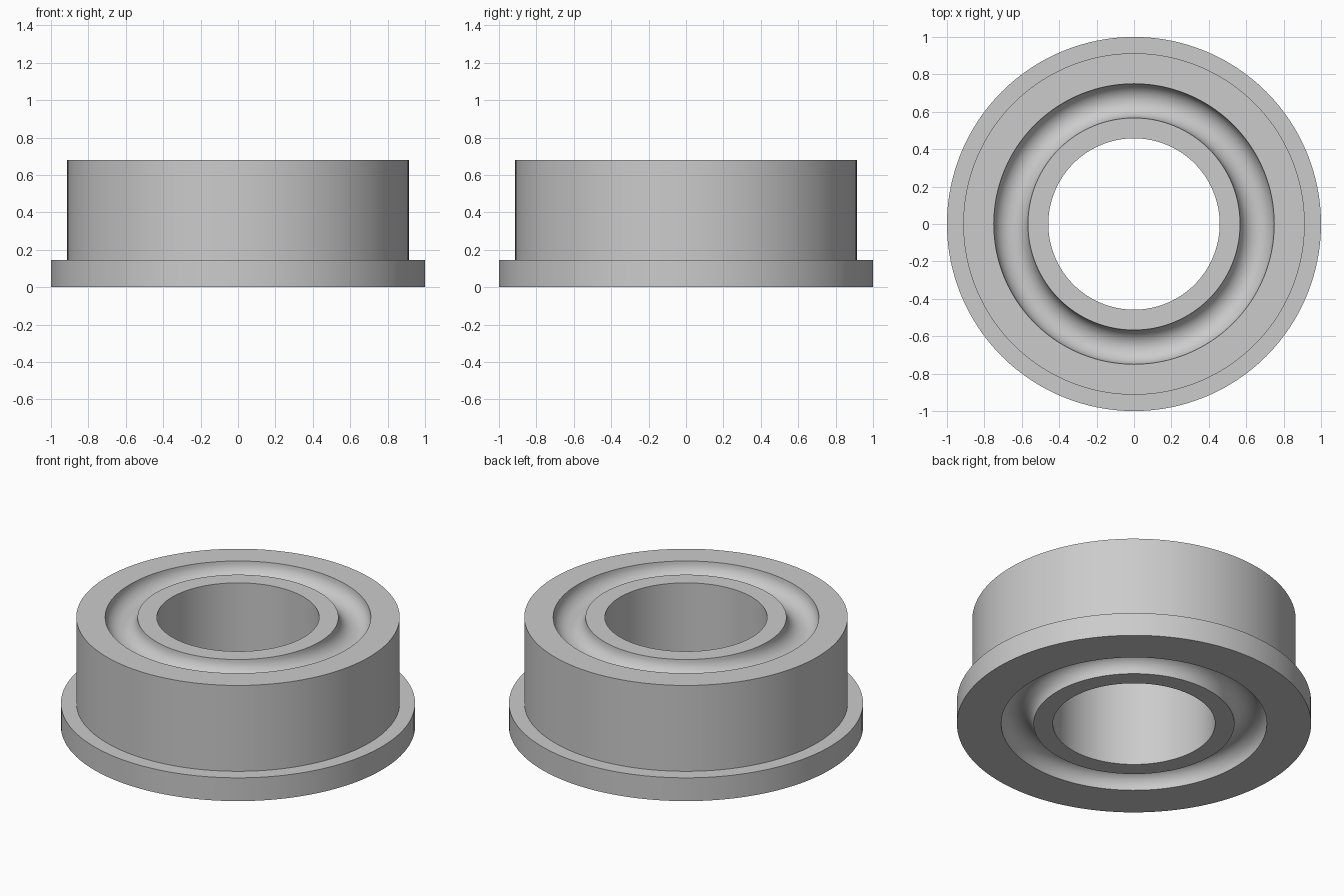
import bpy
import bmesh
from math import cos, sin, pi, radians

if "Cube" in bpy.data.objects:
    bpy.data.objects.remove(bpy.data.objects["Cube"], do_unlink=True)

BORE, OUTER, FLANGE = 0.458, 0.913, 1.0       # radii
HEIGHT, FLANGE_H = 0.68, 0.145
GROOVE_IN, GROOVE_OUT = 0.567, 0.75           # raceway groove radii
SEGMENTS, ARC_STEPS = 128, 16

steel = bpy.data.materials.new("grey steel")
steel.use_nodes = True
grey = (0.6, 0.6, 0.6, 1.0)
steel.diffuse_color = grey
steel.node_tree.nodes["Principled BSDF"].inputs["Base Color"].default_value = grey


def groove(z, side):
    """Half-round groove from inner to outer radius, cut into the face at z."""
    mid = (GROOVE_IN + GROOVE_OUT) / 2
    r = (GROOVE_OUT - GROOVE_IN) / 2
    return [(mid - r * cos(pi * i / ARC_STEPS), z - side * r * sin(pi * i / ARC_STEPS))
            for i in range(ARC_STEPS + 1)]


def lathe(name, profile, material):
    """Revolve a closed (radius, z) profile around the z axis."""
    bm = bmesh.new()
    verts = [bm.verts.new((r, 0, z)) for r, z in profile]
    edges = [bm.edges.new((v, verts[i - 1])) for i, v in enumerate(verts)]
    bmesh.ops.spin(bm, geom=verts + edges, cent=(0, 0, 0), axis=(0, 0, 1),
                   angle=2 * pi, steps=SEGMENTS, use_merge=True)
    bmesh.ops.remove_doubles(bm, verts=bm.verts, dist=1e-5)
    bmesh.ops.recalc_face_normals(bm, faces=bm.faces)
    mesh = bpy.data.meshes.new(name)
    bm.to_mesh(mesh)
    bm.free()
    mesh.materials.append(material)
    obj = bpy.data.objects.new(name, mesh)
    bpy.context.collection.objects.link(obj)
    bpy.ops.object.select_all(action='DESELECT')
    obj.select_set(True)
    bpy.context.view_layer.objects.active = obj
    bpy.ops.object.shade_smooth_by_angle(angle=radians(30))
    return obj


# Flanged ring with a matching groove in its top and bottom faces
profile = [(BORE, HEIGHT)]
profile += groove(HEIGHT, 1)
profile += [(OUTER, HEIGHT), (OUTER, FLANGE_H), (FLANGE, FLANGE_H), (FLANGE, 0)]
profile += reversed(groove(0, -1))
profile += [(BORE, 0)]
lathe("flanged_bearing_ring", profile, steel)
